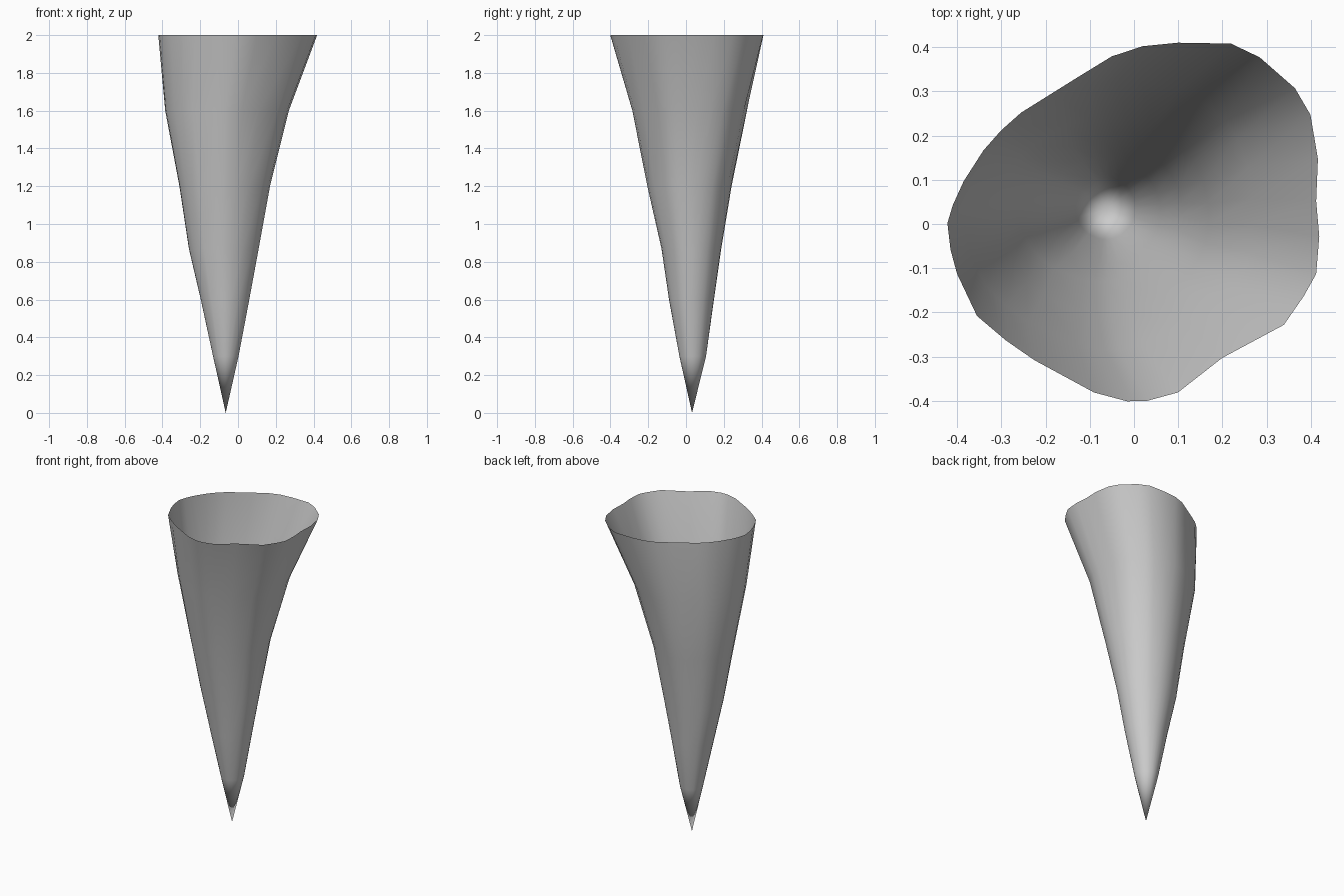
import bpy, bmesh, math

if "Cube" in bpy.data.objects:
    bpy.data.objects.remove(bpy.data.objects["Cube"])

# Wavy rim outline, seen from above (counter-clockwise)
RIM = [(.42, -.03), (.413, .05), (.417, .145), (.40, .245), (.365, .305), (.285, .375),
       (.22, .406), (.10, .408), (.02, .40), (-.05, .377), (-.13, .328), (-.255, .25),
       (-.30, .21), (-.34, .165), (-.385, .095), (-.41, .04), (-.422, 0), (-.415, -.06),
       (-.40, -.115), (-.355, -.21), (-.29, -.265), (-.225, -.31), (-.09, -.383),
       (-.015, -.403), (.03, -.402), (.10, -.383), (.20, -.305), (.34, -.23),
       (.385, -.165), (.413, -.115)]

# Sections: height, x min, x max, y min, y max, share of the wavy rim shape
SECTIONS = [(2.0, -.421, .42, -.404, .408, 1.0),
            (1.6, -.385, .27, -.285, .325, .45),
            (1.2, -.31, .17, -.205, .242, .15),
            (.87, -.26, .11, -.13, .187, .05),
            (.6, -.197, .06, -.09, .148, 0),
            (.3, -.132, .003, -.035, .106, 0)]
APEX = (-.065, .032, 0)

bm = bmesh.new()
rings = []
for z, x0, x1, y0, y1, wave in SECTIONS:
    cx, cy, rx, ry = (x0 + x1) / 2, (y0 + y1) / 2, (x1 - x0) / 2, (y1 - y0) / 2
    ring = []
    for x, y in RIM:
        u, v = x / .421, y / .406
        r = math.hypot(u, v)
        k = wave + (1 - wave) / r          # blend the rim towards an ellipse
        ring.append(bm.verts.new((cx + rx * u * k, cy + ry * v * k, z)))
    rings.append(ring)

# Tapered wall, open at the top
n = len(RIM)
for upper, lower in zip(rings, rings[1:]):
    for i in range(n):
        j = (i + 1) % n
        bm.faces.new((lower[i], lower[j], upper[j], upper[i]))

# Pointed tip
tip = bm.verts.new(APEX)
for i in range(n):
    bm.faces.new((tip, rings[-1][(i + 1) % n], rings[-1][i]))

bmesh.ops.recalc_face_normals(bm, faces=bm.faces[:])
for f in bm.faces:
    f.smooth = True
mesh = bpy.data.meshes.new("cone_shell")
bm.to_mesh(mesh)
bm.free()
bpy.context.collection.objects.link(bpy.data.objects.new("cone_shell", mesh))
